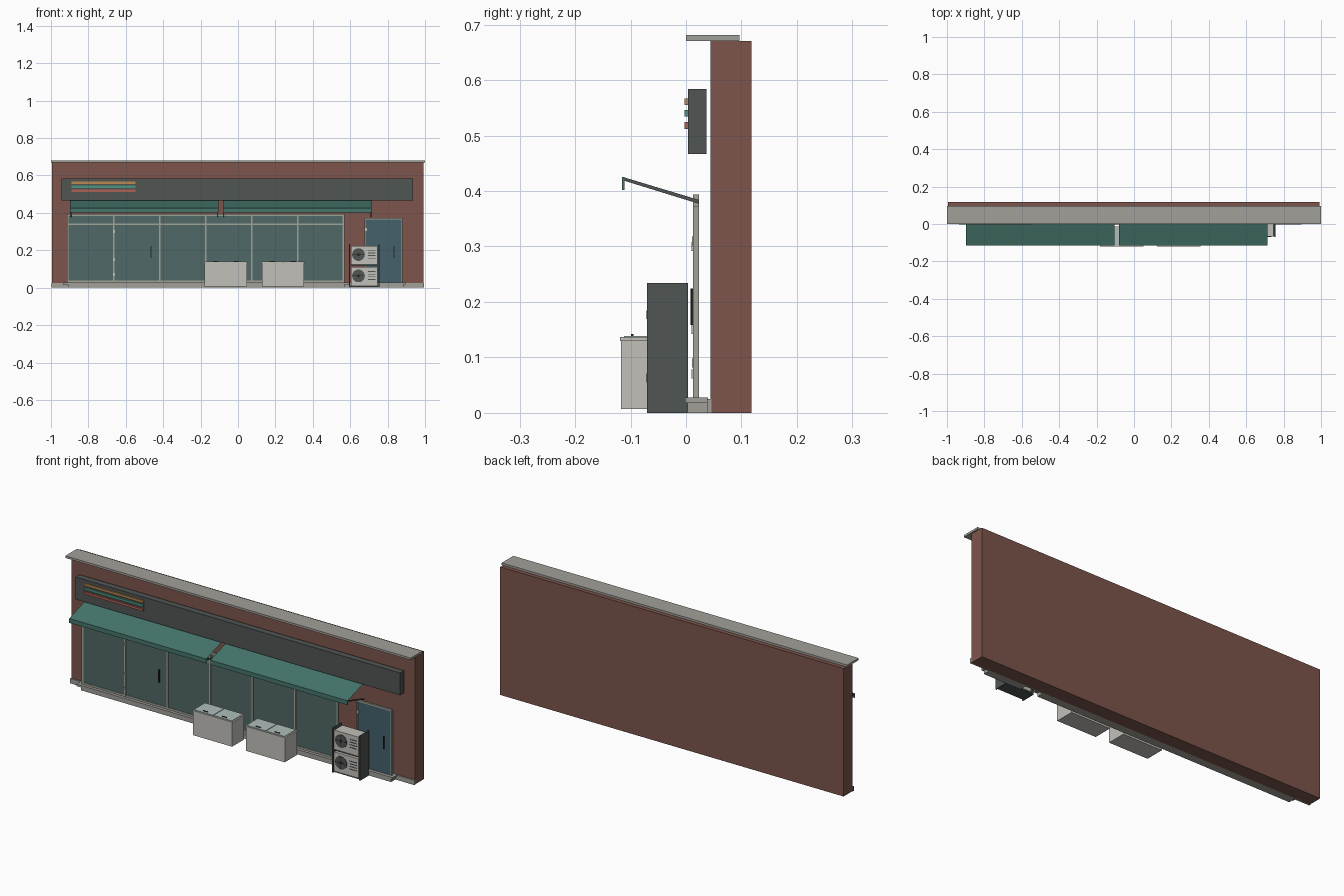
import bpy, bmesh
from math import radians
from mathutils import Matrix, Vector

if "Cube" in bpy.data.objects:
    bpy.data.objects.remove(bpy.data.objects["Cube"])

def material(name, c):
    m = bpy.data.materials.new(name)
    m.diffuse_color = (*c, 1)
    m.use_nodes = True
    m.node_tree.nodes["Principled BSDF"].inputs["Base Color"].default_value = m.diffuse_color
    return m

BRICK = material("brick", (0.20, 0.09, 0.07))
STONE = material("stone", (0.36, 0.35, 0.32))
DARK = material("dark_metal", (0.08, 0.09, 0.085))
GREEN = material("awning_green", (0.06, 0.18, 0.15))
GLASS = material("glass", (0.08, 0.14, 0.135))
DOOR = material("door_blue", (0.06, 0.12, 0.15))
FRAME = material("frame", (0.36, 0.37, 0.31))
WHITE = material("appliance", (0.54, 0.53, 0.49))
LID = material("lid_glass", (0.42, 0.52, 0.50))
BLACK = material("black", (0.02, 0.02, 0.02))
ORANGE = material("orange", (0.50, 0.25, 0.08))
TEAL = material("teal", (0.08, 0.30, 0.22))
RED = material("red", (0.42, 0.12, 0.09))

def finish(name, bm, mat):
    me = bpy.data.meshes.new(name)
    bm.to_mesh(me)
    bm.free()
    ob = bpy.data.objects.new(name, me)
    me.materials.append(mat)
    bpy.context.collection.objects.link(ob)
    return ob

def boxes(name, mat, *spans):
    """One object from boxes given as (x0, x1, y0, y1, z0, z1)."""
    bm = bmesh.new()
    for x0, x1, y0, y1, z0, z1 in spans:
        M = Matrix.Translation(((x0+x1)/2, (y0+y1)/2, (z0+z1)/2)) @ Matrix.Diagonal((x1-x0, y1-y0, z1-z0, 1))
        bmesh.ops.create_cube(bm, size=1, matrix=M)
    return finish(name, bm, mat)

def extrude_x(name, mat, pts, x0, x1):
    """Closed (y, z) profile extruded along x."""
    bm = bmesh.new()
    f = bm.faces.new([bm.verts.new((x0, y, z)) for y, z in pts])
    r = bmesh.ops.extrude_face_region(bm, geom=[f])
    bmesh.ops.translate(bm, vec=(x1-x0, 0, 0), verts=[v for v in r["geom"] if isinstance(v, bmesh.types.BMVert)])
    bmesh.ops.recalc_face_normals(bm, faces=bm.faces)
    return finish(name, bm, mat)

def disc(bm, x, y, z, r, depth):
    bmesh.ops.create_cone(bm, cap_ends=True, segments=24, radius1=r, radius2=r, depth=depth,
                          matrix=Matrix.Translation((x, y, z)) @ Matrix.Rotation(radians(90), 4, 'X'))

# wall, cap and base
boxes("wall", BRICK, (-0.995, 0.993, 0.044, 0.118, 0, 0.67))
boxes("wall_cap", STONE, (-1, 1, 0, 0.096, 0.67, 0.681))
boxes("wall_base", STONE, (-0.998, 0.995, 0.038, 0.046, 0, 0.025))
boxes("store_step", STONE, (-0.91, 0.57, 0.003, 0.039, 0, 0.018), (-0.935, 0.59, -0.002, 0.04, 0.018, 0.028))
boxes("door_step", STONE, (0.67, 0.885, 0.003, 0.039, 0, 0.018), (0.66, 0.895, -0.002, 0.04, 0.018, 0.028))

# sign board with stripes
boxes("sign_board", DARK, (-0.943, 0.936, 0.004, 0.037, 0.467, 0.584))
for name, mat, z in (("orange", ORANGE, 0.561), ("teal", TEAL, 0.540), ("red", RED, 0.518)):
    boxes(f"sign_stripe_{name}", mat, (-0.89, -0.548, -0.003, 0.004, z-0.006, z+0.006))

# storefront glazing
x0, x1, n = -0.91, 0.565, 6
step = (x1-x0)/n
boxes("store_glass", GLASS, (x0, x1, 0.016, 0.020, 0.028, 0.39))
bars = [(x0+i*step-0.005, x0+i*step+0.005, 0.013, 0.023, 0.028, 0.394) for i in range(n+1)]
bars += [(x0, x1, 0.0135, 0.0225, z-h, z+h) for z, h in ((0.389, 0.005), (0.34, 0.004), (0.033, 0.005))]
boxes("store_frame", FRAME, *bars)
boxes("store_door_handle", BLACK, (-0.468, -0.462, 0.008, 0.013, 0.158, 0.224))
boxes("store_door_hinges", WHITE, *[(-0.668, -0.658, 0.010, 0.014, z-0.008, z+0.008) for z in (0.07, 0.15, 0.30)])

# side door
boxes("side_door", DOOR, (0.682, 0.874, 0.015, 0.021, 0.028, 0.366))
boxes("side_door_frame", FRAME, (0.676, 0.683, 0.013, 0.023, 0.028, 0.372),
      (0.873, 0.880, 0.013, 0.023, 0.028, 0.372), (0.683, 0.873, 0.013, 0.023, 0.364, 0.372))
boxes("side_door_handle", BLACK, (0.832, 0.838, 0.009, 0.015, 0.158, 0.224))
boxes("side_door_hinges", WHITE, *[(0.68, 0.69, 0.011, 0.015, z-0.008, z+0.008) for z in (0.09, 0.31)])

# awnings: thin cloth, valance and support arms
for side, a, b in (("left", -0.897, -0.104), ("right", -0.080, 0.715)):
    bm = bmesh.new()
    bm.faces.new([bm.verts.new(p) for p in ((a, -0.113, 0.425), (b, -0.113, 0.425), (b, 0.025, 0.468), (a, 0.025, 0.468))])
    finish(f"awning_cloth_{side}", bm, GREEN)
    boxes(f"awning_valance_{side}", GREEN, (a, b, -0.115, -0.111, 0.402, 0.425))
    for k, x in (("a", a+0.002), ("b", b-0.006)):
        extrude_x(f"awning_arm_{side}_{k}", DARK,
                  ((0.023, 0.377), (0.023, 0.384), (-0.113, 0.425), (-0.113, 0.419)), x, x+0.004)

# chest freezers with sliding lids
for side, c in (("left", -0.065), ("right", 0.24)):
    boxes(f"freezer_body_{side}", WHITE, (c-0.113, c+0.113, -0.117, -0.017, 0.007, 0.130))
    boxes(f"freezer_rim_{side}", WHITE, (c-0.116, c+0.116, -0.119, -0.014, 0.130, 0.1365))
    boxes(f"freezer_lids_{side}", LID, *[(c+s*0.055-0.053, c+s*0.055+0.053, -0.112, -0.021, 0.1365, 0.139) for s in (-1, 1)])
    boxes(f"freezer_handles_{side}", BLACK, *[(c+s*0.055-0.014, c+s*0.055+0.014, -0.099, -0.095, 0.139, 0.142) for s in (-1, 1)])

# stacked air conditioners in a rack
boxes("rack_sides", DARK, (0.594, 0.599, -0.070, 0.004, 0, 0.234), (0.751, 0.756, -0.070, 0.004, 0, 0.234))
boxes("rack_shelves", DARK, (0.599, 0.751, -0.066, 0.004, 0.004, 0.012), (0.599, 0.751, -0.066, 0.004, 0.118, 0.126))
for level, z in (("lower", 0.012), ("upper", 0.126)):
    boxes(f"cooler_body_{level}", WHITE, (0.604, 0.746, -0.067, 0.0, z, z+0.098))
    fan = bmesh.new()
    disc(fan, 0.644, -0.068, z+0.051, 0.034, 0.003)
    finish(f"cooler_fan_{level}", fan, DARK)
    hub = bmesh.new()
    disc(hub, 0.644, -0.070, z+0.051, 0.008, 0.003)
    finish(f"cooler_hub_{level}", hub, BLACK)
    boxes(f"cooler_grille_{level}", BLACK, (0.611, 0.677, -0.0705, -0.069, z+0.050, z+0.052),
          (0.643, 0.645, -0.0705, -0.069, z+0.018, z+0.084))
    boxes(f"cooler_vents_{level}", DARK, *[(0.694, 0.736, -0.0685, -0.066, z+0.030+i*0.014, z+0.034+i*0.014) for i in range(4)])
